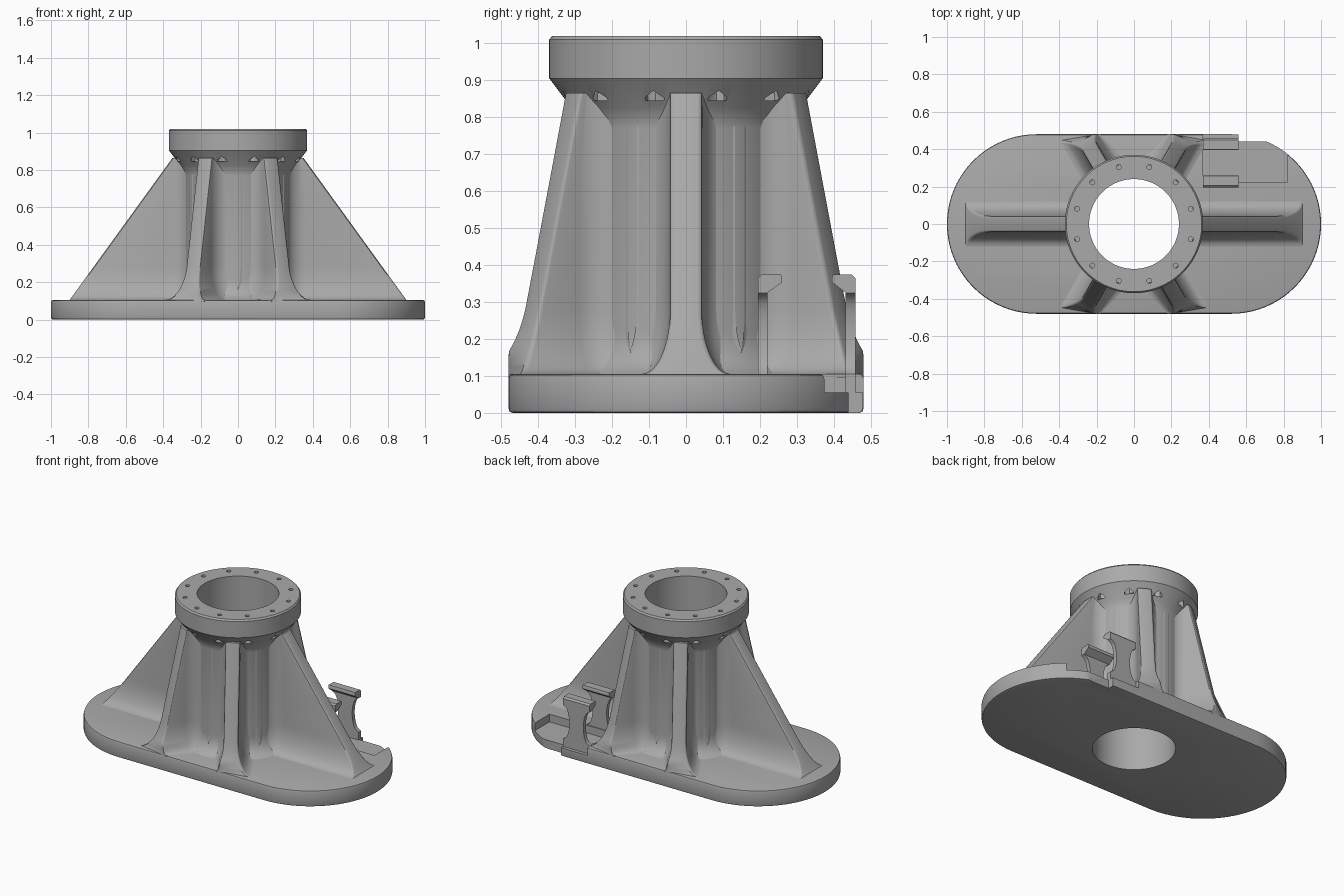
import bpy, bmesh
from math import sin, cos, pi, sqrt, radians

if "Cube" in bpy.data.objects:
    bpy.data.objects.remove(bpy.data.objects["Cube"])

GREY = (0.40, 0.40, 0.40, 1)
grey = bpy.data.materials.new("cast_grey")
grey.use_nodes = True
grey.diffuse_color = GREY
grey.node_tree.nodes["Principled BSDF"].inputs["Base Color"].default_value = GREY

TOP = 0.105      # top of the base plate
HALF_W = 0.48    # half width of the base plate
BORE = 0.24


def loft(name, rings, closed=False):
    """Skin a list of equal-length point rings; cap the ends unless closed."""
    bm = bmesh.new()
    loops = [[bm.verts.new(p) for p in ring] for ring in rings]
    pairs = list(zip(loops, loops[1:]))
    if closed:
        pairs.append((loops[-1], loops[0]))
    else:
        bm.faces.new(loops[0])
        bm.faces.new(loops[-1])
    for a, b in pairs:
        for i in range(len(a)):
            j = (i + 1) % len(a)
            bm.faces.new((a[i], a[j], b[j], b[i]))
    bmesh.ops.recalc_face_normals(bm, faces=bm.faces)
    mesh = bpy.data.meshes.new(name)
    bm.to_mesh(mesh)
    bm.free()
    mesh.materials.append(grey)
    obj = bpy.data.objects.new(name, mesh)
    bpy.context.collection.objects.link(obj)
    return obj


def circle(r, z, n=96, x=0, y=0, turn=0):
    return [(x + r * cos(turn + 2 * pi * i / n), y + r * sin(turn + 2 * pi * i / n), z)
            for i in range(n)]


def rect(x0, x1, y0, y1, z):
    return [(x0, y0, z), (x1, y0, z), (x1, y1, z), (x0, y1, z)]


def box(name, x0, x1, y0, y1, z0, z1):
    return loft(name, [rect(x0, x1, y0, y1, z) for z in (z0, z1)])


def finish(obj, cutters=()):
    """Cut, then shade smooth with sharp edges kept."""
    bpy.ops.object.select_all(action='DESELECT')
    bpy.context.view_layer.objects.active = obj
    obj.select_set(True)
    for c in cutters:
        mod = obj.modifiers.new("cut", 'BOOLEAN')
        mod.operation, mod.solver, mod.object = 'DIFFERENCE', 'EXACT', c
        bpy.ops.object.modifier_apply(modifier=mod.name)
    for c in cutters:
        bpy.data.objects.remove(c)
    bpy.ops.object.shade_smooth_by_angle(angle=radians(30))


def flare(z, height):
    """0 above the fillet, rising to 1 in a quarter round at the base top."""
    u = min(1, max(0, (TOP + height - z) / height))
    return 1 - sqrt(1 - u * u)


# Base plate: rounded-end slab with softened rims
def stadium(inset, z, n=40):
    r = HALF_W - inset
    ring = []
    for side in (1, -1):
        for i in range(n + 1):
            a = -pi / 2 + pi * i / n
            ring.append((side * (1 - HALF_W + r * cos(a)), side * r * sin(a), z))
    return ring


base = loft("base_plate", [stadium(0.012, 0), stadium(0.003, 0.003), stadium(0, 0.012),
                           stadium(0, TOP - 0.012), stadium(0.003, TOP - 0.003),
                           stadium(0.012, TOP)])
finish(base, [
    loft("bore_cutter", [circle(BORE, -0.1), circle(BORE, 0.3)]),
    box("pocket_cutter", 0.37, 0.82, 0.225, 0.6, 0.055, 0.3),
    box("edge_cutter", 0.56, 0.8, 0.44, 0.6, -0.1, 0.3),
])

# Hollow column with a conical neck and top flange
profile = [(BORE, 0.1)]
for i in range(9):
    z = 0.1 + 0.12 * i / 8
    profile.append((0.29 + 0.08 * flare(z, 0.115), z))
profile += [(0.29, 0.77), (0.295, 0.795), (0.31, 0.825), (0.37, 0.905),
            (0.37, 1.01), (0.362, 1.02), (BORE, 1.02)]
column = loft("column_and_flange", [circle(r, z) for r, z in profile], closed=True)

# Bolt holes and nut pockets around the flange
cutters = []
for i in range(12):
    a = radians(15 + 30 * i)
    x, y = 0.315 * cos(a), 0.315 * sin(a)
    cutters.append(loft("nut_cutter", [circle(0.03, z, 6, x, y, a) for z in (0.845, 0.905)]))
    cutters.append(loft("bolt_cutter", [circle(0.013, z, 16, x, y) for z in (0.88, 1.1)]))
finish(column, cutters)


# Six ribs: long ones left and right, steep ones front and back
def reach(z, long):
    if long:
        return 0.35 + 0.55 * (0.865 - z) / (0.865 - TOP)
    return 0.355 + 0.13 * (0.865 - z) / 0.6 + 0.06 * flare(z, 0.2)


def rib_ring(z, long, angle):
    t = 0.043 + 0.077 * flare(z, 0.175)
    r_end = reach(z, long)
    half = []
    for i in range(9):                      # fillet into the column
        a = pi / 2 * i / 8
        half.append((min(0.36 - 0.1 * cos(a), r_end - 0.02), t + 0.09 * (1 - sin(a))))
    for i in range(4):                      # rounded outer edge
        a = pi / 2 * i / 3
        half.append((r_end - 0.012 * (1 - sin(a)), t - 0.012 * (1 - cos(a))))
    pts = [(r, -w) for r, w in half] + [(r, w) for r, w in reversed(half)]
    ring = []
    for r, w in pts:
        x, y = r * cos(angle) - w * sin(angle), r * sin(angle) + w * cos(angle)
        ring.append((x, max(-HALF_W, min(HALF_W, y)), z))
    return ring


heights = [0.095] + [TOP + 0.175 * (i / 12) ** 1.5 for i in range(13)]
heights += [0.45, 0.65, 0.865]
names = ["left_rib", "back_left_rib", "back_right_rib",
         "right_rib", "front_right_rib", "front_left_rib"]
for i, name in enumerate(names):
    finish(loft(name, [rib_ring(z, i % 3 == 0, radians(60 * i)) for z in heights]))


# Pair of hooked, waisted clips standing at the pocket
def clip(name, y_out, y_in, y_hook):
    rings = []
    for i in range(17):
        u = i / 16
        waist = sqrt(max(0, 1 - (2 * u - 1) ** 2)) if 0 < u < 1 else 0
        hw = 0.095 - 0.045 * waist
        rings.append(rect(0.465 - hw, 0.465 + hw, y_out, y_in, 0.105 + 0.22 * u))
    rings.insert(0, rect(0.37, 0.56, y_out, y_in, 0.05))
    soft = 0.01 if y_hook > y_out else -0.01
    rings += [rect(0.37, 0.56, y_out, y_hook, 0.353),
              rect(0.37, 0.56, y_out, y_hook, 0.365),
              rect(0.37, 0.56, y_out + soft, y_hook - soft / 3, 0.375)]
    finish(loft(name, rings))


clip("inner_clip", 0.195, 0.22, 0.26)
clip("outer_clip", 0.458, 0.432, 0.395)
